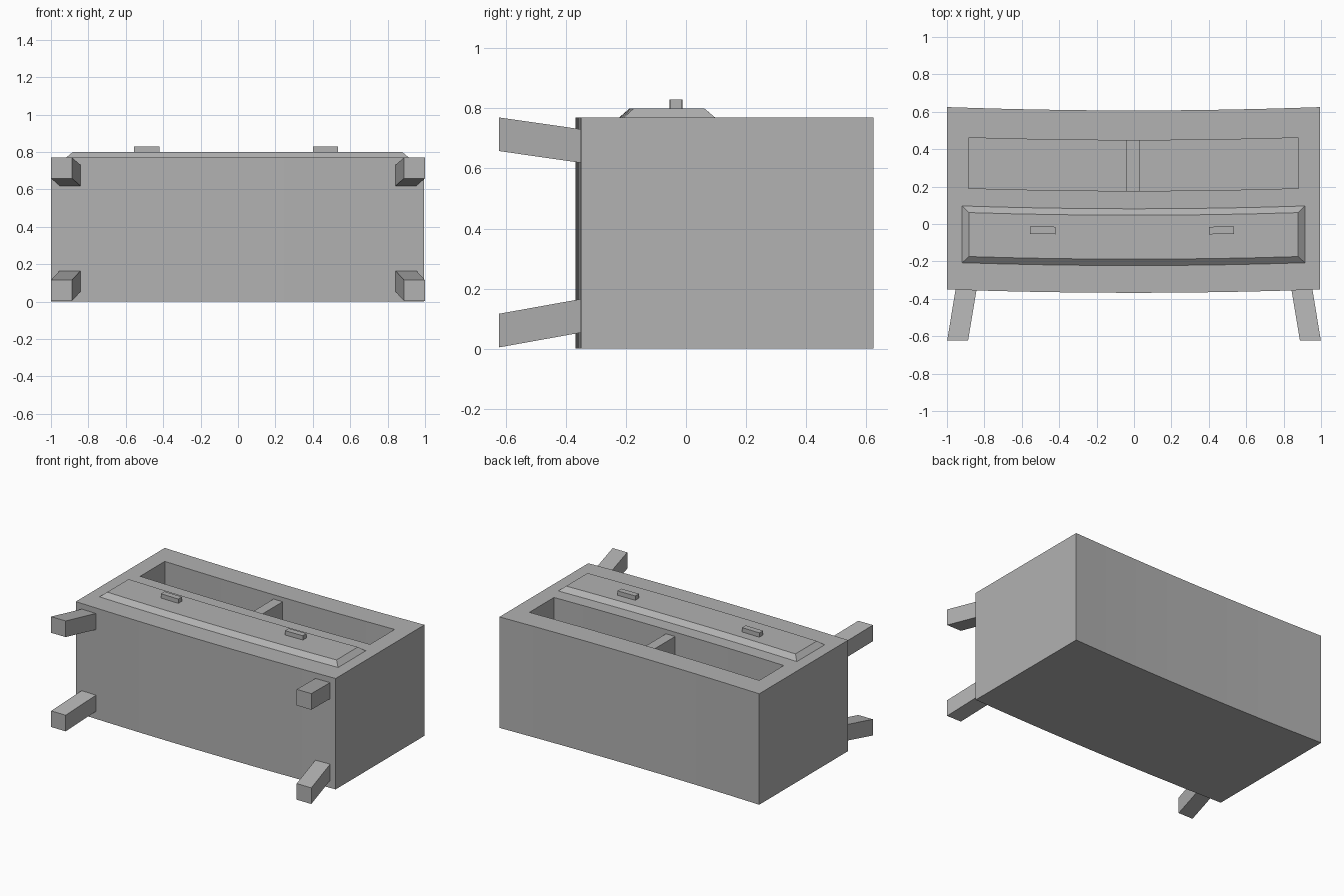
import bpy
import bmesh

SEGMENTS = 8
SAG = 0.018

cube = bpy.data.objects.get("Cube")
if cube:
    bpy.data.objects.remove(cube, do_unlink=True)

grey = bpy.data.materials.new("plain_grey")
grey.use_nodes = True
colour = (0.445, 0.445, 0.445, 1)
grey.diffuse_color = colour
grey.node_tree.nodes["Principled BSDF"].inputs["Base Color"].default_value = colour


def finish(name, bm):
    bmesh.ops.recalc_face_normals(bm, faces=bm.faces)
    mesh = bpy.data.meshes.new(name)
    bm.to_mesh(mesh)
    bm.free()
    mesh.materials.append(grey)
    obj = bpy.data.objects.new(name, mesh)
    bpy.context.collection.objects.link(obj)
    return obj


def loft(name, rings):
    """Skin a row of four-cornered rings and cap both ends."""
    bm = bmesh.new()
    rows = [[bm.verts.new(p) for p in ring] for ring in rings]
    for a, b in zip(rows, rows[1:]):
        for i in range(4):
            j = (i + 1) % 4
            bm.faces.new((a[i], a[j], b[j], b[i]))
    bm.faces.new(rows[0])
    bm.faces.new(rows[-1])
    return finish(name, bm)


def bowed_block(name, x, y, z, inset=(0, 0), segments=SEGMENTS):
    """Block bowed along its length; inset narrows its upper face."""
    def point(t, side, level):
        dx, dy = (inset[0] * level, inset[1] * level)
        px = x[0] + dx + (x[1] - x[0] - 2 * dx) * t
        py = y[side] + (dy if side == 0 else -dy)
        return px, py - SAG * (1 - px * px), z[level]

    corners = ((0, 0), (1, 0), (1, 1), (0, 1))
    return loft(name, [[point(i / segments, s, l) for s, l in corners]
                       for i in range(segments + 1)])


# Cabinet body with an open compartment
body = bowed_block("cabinet_body", (-1, 0.995), (-0.35, 0.625), (0, 0.77))
cutter = bowed_block("compartment_cutter", (-0.885, 0.88), (0.195, 0.465), (0.1, 0.9))
cutter.hide_render = True
cutter.hide_viewport = True
cutter.display_type = 'WIRE'
opening = body.modifiers.new("compartment", 'BOOLEAN')
opening.operation = 'DIFFERENCE'
opening.solver = 'EXACT'
opening.object = cutter

# Divider set slightly below the rim
bowed_block("compartment_divider", (-0.04, 0.03), (0.185, 0.475), (0.09, 0.74), segments=2)

# Raised drawer front with sloping borders
bowed_block("drawer_front", (-0.925, 0.92), (-0.21, 0.105), (0.765, 0.80), (0.042, 0.04))

# Drawer handles
for side, x in (("right", -0.4875), ("left", 0.4675)):
    bowed_block(side + "_handle", (x - 0.0675, x + 0.0675), (-0.04, 0), (0.795, 0.83), segments=1)


# Splayed legs
def leg_ring(x, y, z, half=0.056):
    return [(x + sx * half, y, z + sz * half)
            for sx, sz in ((-1, -1), (1, -1), (1, 1), (-1, 1))]


for side, s in (("right", -1), ("left", 1)):
    for level, foot_z, root_z in (("lower", 0.06, 0.11), ("upper", 0.714, 0.674)):
        loft(f"{side}_{level}_leg", [leg_ring(s * 0.943, -0.623, foot_z),
                                     leg_ring(s * 0.897, -0.345, root_z)])
